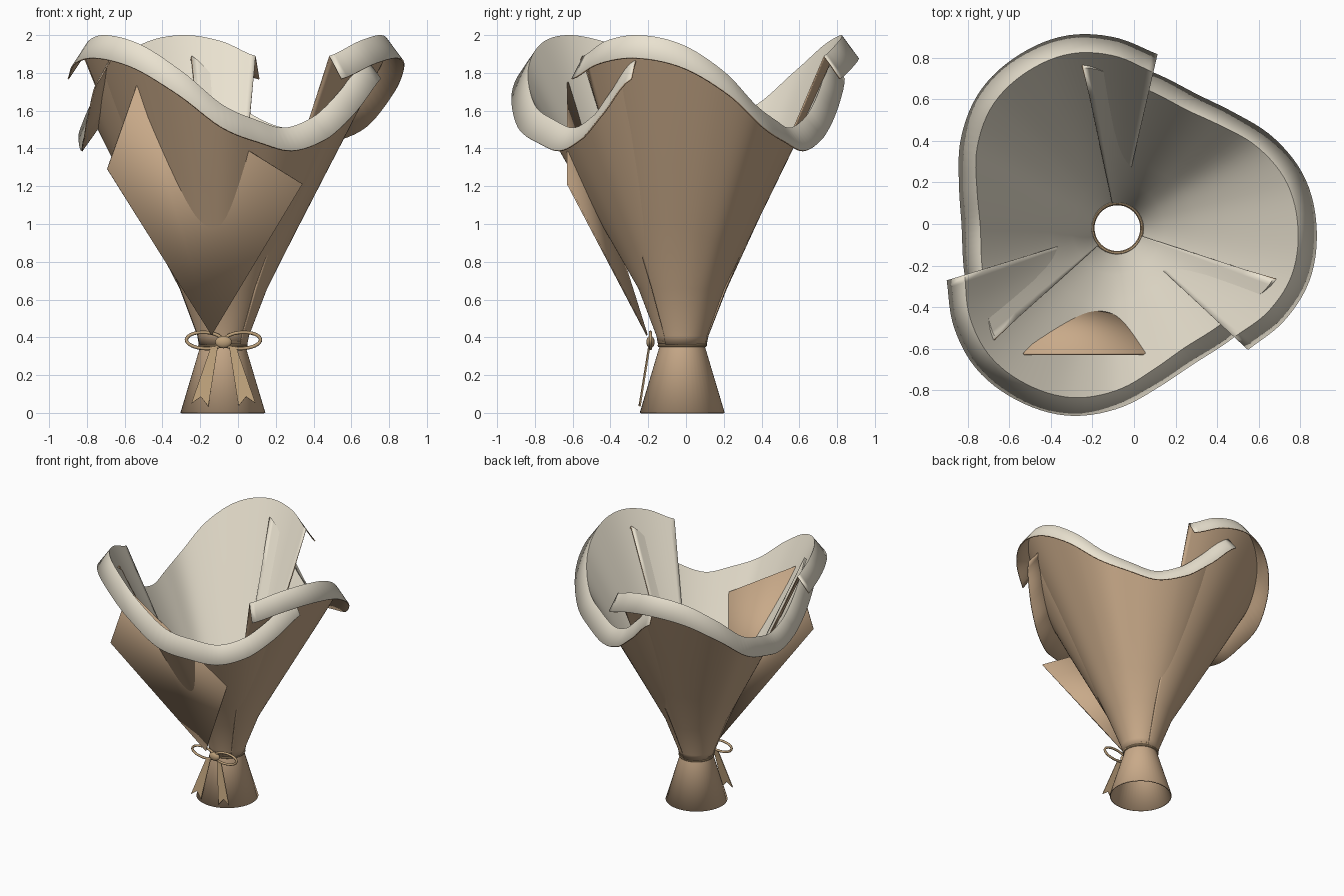
import bpy, math
from mathutils import Vector

if "Cube" in bpy.data.objects:
    bpy.data.objects.remove(bpy.data.objects["Cube"])

CX, CY = -0.08, -0.02


def material(name, rgb):
    m = bpy.data.materials.new(name)
    m.diffuse_color = (*rgb, 1)
    m.use_nodes = True
    m.node_tree.nodes["Principled BSDF"].inputs["Base Color"].default_value = m.diffuse_color
    return m


KRAFT = material("kraft_brown", (0.58, 0.40, 0.25))
CREAM = material("paper_cream", (0.82, 0.76, 0.63))
RIBBON = material("ribbon_tan", (0.52, 0.36, 0.20))


def finish(obj, mats, smooth=True):
    for m in mats:
        obj.data.materials.append(m)
    if smooth:
        bpy.ops.object.select_all(action='DESELECT')
        obj.select_set(True)
        bpy.context.view_layer.objects.active = obj
        bpy.ops.object.shade_smooth_by_angle(angle=math.radians(30))
    return obj


def mesh_object(name, verts, faces, mats, thick=0, smooth=True):
    me = bpy.data.meshes.new(name)
    me.from_pydata(verts, [], faces)
    me.update()
    obj = bpy.data.objects.new(name, me)
    bpy.context.collection.objects.link(obj)
    finish(obj, mats, smooth)
    if thick:
        s = obj.modifiers.new("thickness", 'SOLIDIFY')
        s.thickness = thick
        s.offset = -1
        if len(mats) > 1:
            s.material_offset = 1
            s.material_offset_rim = 1
    return obj


# Rim of one sheet: degrees from its leading edge, radius, height
RIM = [(0, .77, 1.89), (14, .83, 1.97), (28, .87, 2.0), (43, .87, 1.95),
       (58, .845, 1.81), (73, .78, 1.63), (88, .70, 1.55), (103, .66, 1.51),
       (120, .68, 1.58), (133, .73, 1.72), (145, .79, 1.89)]


def rim_at(t):
    k = next((i for i in range(len(RIM) - 1) if t <= RIM[i + 1][0]), len(RIM) - 2)
    p = [RIM[min(max(k + d, 0), len(RIM) - 1)] for d in (-1, 0, 1, 2)]
    s = (t - p[1][0]) / (p[2][0] - p[1][0])
    return [0.5 * (2 * p[1][c] + (p[2][c] - p[0][c]) * s
                   + (2 * p[0][c] - 5 * p[1][c] + 4 * p[2][c] - p[3][c]) * s * s
                   + (3 * p[1][c] - p[0][c] - 3 * p[2][c] + p[3][c]) * s ** 3)
            for c in (1, 2)]


# Three overlapping paper sheets with a turned-down cuff
N = 58
for n, start in enumerate((-43, 77, 197)):
    verts, faces = [], []
    for i in range(N + 1):
        t = 145 * i / N
        a = math.radians(start + t)
        R, Z = rim_at(t)
        inset = 0.012 * t / 145
        prof = [(.122 - inset * .4, .36), (.132 - inset * .5, .41), (.23 - inset, .66)]
        for v in (.25, .5, .75, 1):
            prof.append((.23 - inset + (R - .23 + inset) * v, .66 + (Z - .66) * v))
        prof.append((R + .09, Z - .12))
        verts += [(CX + r * math.cos(a), CY + r * math.sin(a), z) for r, z in prof]
    m = len(prof)
    for i in range(N):
        for j in range(m - 1):
            q = i * m + j
            faces.append((q, q + 1, q + m + 1, q + m))
    mesh_object(f"wrap_sheet_{n + 1}", verts, faces, [CREAM, KRAFT], 0.008)

# Flared paper skirt below the tie
S = 48
verts = []
for r, z in ((.225, 0), (.122, .345), (.118, .37)):
    verts += [(CX + r * math.cos(2 * math.pi * i / S),
               CY + r * math.sin(2 * math.pi * i / S), z) for i in range(S)]
faces = [(j * S + i, j * S + (i + 1) % S, (j + 1) * S + (i + 1) % S, (j + 1) * S + i)
         for j in range(2) for i in range(S)]
mesh_object("paper_skirt", verts, faces, [KRAFT], 0.008)

# Folded square panel on the front
mesh_object("front_panel",
            [(-.14, -.21, .41), (.34, -.63, 1.21), (-.53, -.63, 1.75), (-.69, -.63, 1.29)],
            [(0, 1, 2), (0, 2, 3)], [KRAFT], 0.008)

# Cord wound round the neck
for n, z in enumerate((.357, .377)):
    bpy.ops.mesh.primitive_torus_add(location=(CX, CY, z), major_radius=.122,
                                     minor_radius=.009, major_segments=48, minor_segments=8)
    bpy.context.object.name = f"neck_cord_{n + 1}"
    finish(bpy.context.object, [RIBBON])

# Bow knot
KNOT = Vector((-.077, -.188, .375))
bpy.ops.mesh.primitive_uv_sphere_add(segments=20, ring_count=12, location=KNOT)
knot = bpy.context.object
knot.name = "bow_knot"
knot.scale = (.044, .022, .033)
finish(knot, [RIBBON])

# Bow loops and forked ribbon tails, left and right
for side, label in ((-1, "left"), (1, "right")):
    cu = bpy.data.curves.new(f"bow_loop_{label}", 'CURVE')
    cu.dimensions = '3D'
    cu.bevel_depth = .009
    cu.bevel_resolution = 2
    sp = cu.splines.new('POLY')
    sp.points.add(31)
    sp.use_cyclic_u = True
    for i, p in enumerate(sp.points):
        a = 2 * math.pi * i / 32
        x = .098 * (1 - math.cos(a))
        z = .043 * math.sin(a) + .012 * math.sin(a / 2)
        p.co = (KNOT.x + side * x, KNOT.y, KNOT.z + z, 1)
    obj = bpy.data.objects.new(f"bow_loop_{label}", cu)
    bpy.context.collection.objects.link(obj)
    cu.materials.append(RIBBON)

    def at(x, z):
        return (KNOT.x + side * x, -.195 - .05 * (.35 - z) / .31, z)

    pts = [at(.03, .35), at(.07, .34), at(.17, .05), at(.12, .085), at(.08, .035)]
    mesh_object(f"ribbon_tail_{label}", pts, [(0, 1, 3), (1, 2, 3), (0, 3, 4)],
                [RIBBON], 0.006, False)
